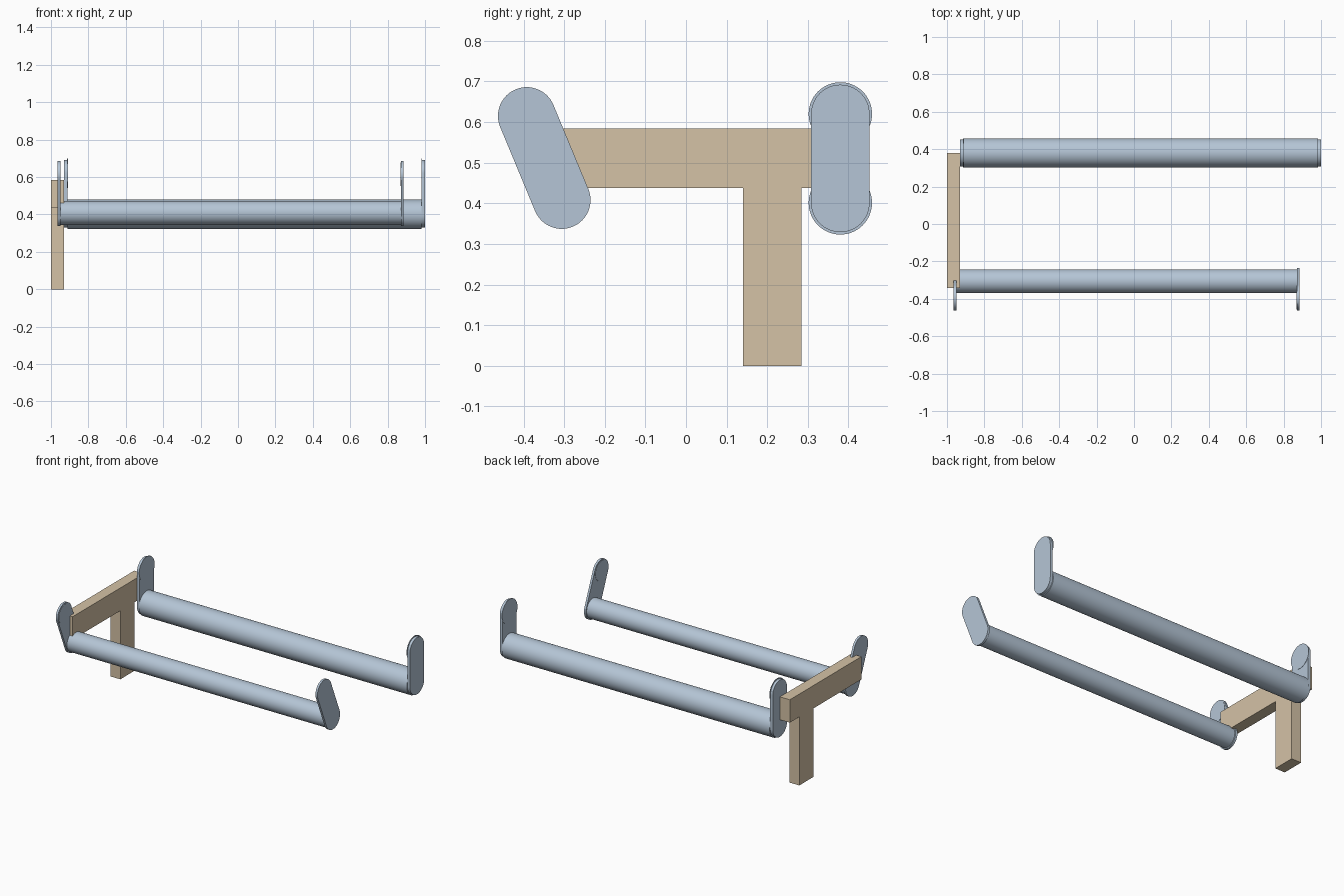
import bpy, bmesh, math

if "Cube" in bpy.data.objects:
    bpy.data.objects.remove(bpy.data.objects["Cube"])


def material(name, color):
    m = bpy.data.materials.new(name)
    m.diffuse_color = color
    m.use_nodes = True
    m.node_tree.nodes["Principled BSDF"].inputs["Base Color"].default_value = m.diffuse_color
    return m


WOOD = material("tan", (0.66, 0.54, 0.38, 1))
STEEL = material("blue_grey", (0.46, 0.56, 0.67, 1))


def extrude_x(name, profile, x0, x1, mat, smooth=True):
    """Solid from a closed (y, z) profile swept along x."""
    bm = bmesh.new()
    a = [bm.verts.new((x0, y, z)) for y, z in profile]
    b = [bm.verts.new((x1, y, z)) for y, z in profile]
    n = len(profile)
    bm.faces.new(a)
    bm.faces.new(b)
    for i in range(n):
        j = (i + 1) % n
        bm.faces.new((a[i], a[j], b[j], b[i]))
    bmesh.ops.recalc_face_normals(bm, faces=bm.faces)
    me = bpy.data.meshes.new(name)
    bm.to_mesh(me)
    bm.free()
    me.materials.append(mat)
    ob = bpy.data.objects.new(name, me)
    bpy.context.collection.objects.link(ob)
    if smooth:
        bpy.ops.object.select_all(action='DESELECT')
        ob.select_set(True)
        bpy.context.view_layer.objects.active = ob
        bpy.ops.object.shade_smooth_by_angle(angle=math.radians(30))
    return ob


def circle(c, r, n=64):
    return [(c[0] + r * math.cos(2 * math.pi * i / n),
             c[1] + r * math.sin(2 * math.pi * i / n)) for i in range(n)]


def stadium(low, high, r, n=32):
    """Rounded bar outline between two centres."""
    t = math.atan2(high[1] - low[1], high[0] - low[0])
    pts = []
    for c, start in ((high, t - math.pi / 2), (low, t + math.pi / 2)):
        for i in range(n + 1):
            a = start + math.pi * i / n
            pts.append((c[0] + r * math.cos(a), c[1] + r * math.sin(a)))
    return pts


# Support frame: post and cross beam in one profile
extrude_x("support_frame",
          [(0.14, 0), (0.284, 0), (0.284, 0.438), (0.38, 0.438), (0.38, 0.584),
           (-0.342, 0.584), (-0.342, 0.438), (0.14, 0.438)],
          -1.0, -0.93, WOOD, smooth=False)


# Each roller: end plates, thin pivot discs on their inner faces, and the tube
def roller(side, low, high, r_tube, r_plate, x0, x1, t):
    extrude_x(side + "_roller", circle(low, r_tube), x0 + t, x1 - t, STEEL)
    for end, outer, s in (("left", x0, 1), ("right", x1, -1)):
        inner = outer + s * t
        extrude_x(f"{side}_{end}_plate", stadium(low, high, r_plate),
                  outer, inner, STEEL)
        extrude_x(f"{side}_{end}_pivot_disc", circle(high, r_tube),
                  inner - s * 0.002, inner + s * 0.002, STEEL)


roller("back", (0.38, 0.401), (0.38, 0.62), 0.078, 0.072, -0.93, 1.0, 0.018)
roller("front", (-0.306, 0.408), (-0.392, 0.615), 0.064, 0.071, -0.964, 0.886, 0.014)
